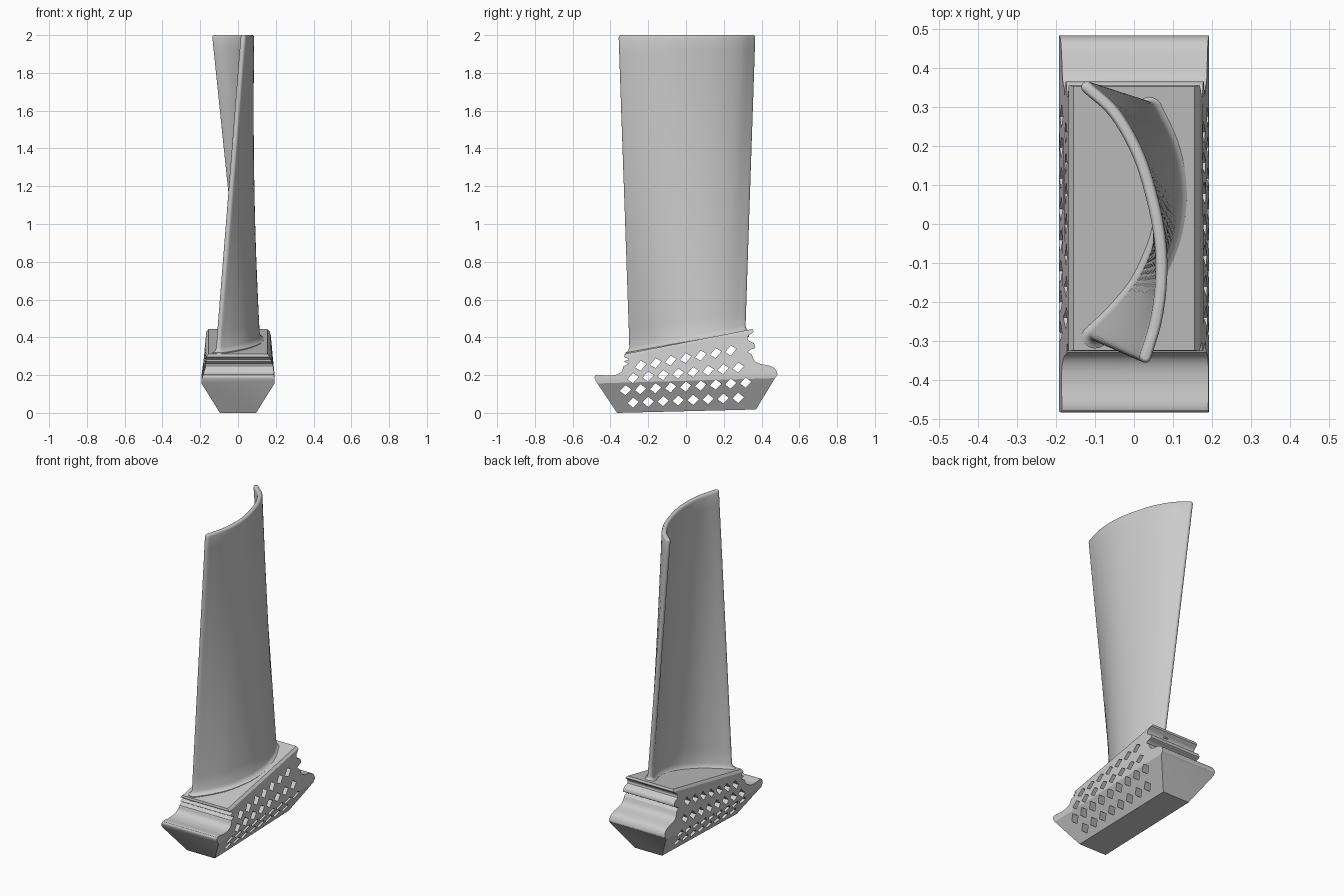
import bpy, bmesh, math
from mathutils import Vector

if "Cube" in bpy.data.objects:
    bpy.data.objects.remove(bpy.data.objects["Cube"])


def make(name, verts, faces):
    bm = bmesh.new()
    vs = [bm.verts.new(v) for v in verts]
    for f in faces:
        bm.faces.new([vs[i] for i in f])
    bmesh.ops.recalc_face_normals(bm, faces=bm.faces)
    me = bpy.data.meshes.new(name)
    bm.to_mesh(me)
    bm.free()
    ob = bpy.data.objects.new(name, me)
    bpy.context.collection.objects.link(ob)
    return ob


def loft(name, rings):
    n = len(rings[0])
    verts = [p for r in rings for p in r]
    faces = [list(range(n)), list(range((len(rings) - 1) * n, len(rings) * n))]
    for k in range(len(rings) - 1):
        for i in range(n):
            j = (i + 1) % n
            faces.append([k * n + i, k * n + j, (k + 1) * n + j, (k + 1) * n + i])
    return make(name, verts, faces)


def spline(pts, steps):
    """Catmull-Rom curve through 2D points."""
    p = [Vector(q) for q in pts]
    p = [2 * p[0] - p[1]] + p + [2 * p[-1] - p[-2]]
    out = []
    for i in range(1, len(p) - 2):
        a, b, c, d = p[i - 1:i + 3]
        for k in range(steps):
            t = k / steps
            out.append(0.5 * (2 * b + (c - a) * t + (2 * a - 5 * b + 4 * c - d) * t * t
                              + (3 * b - a - 3 * c + d) * t ** 3))
    return out + [p[-2]]


def boolean(ob, cutter, op):
    m = ob.modifiers.new(op, 'BOOLEAN')
    m.object, m.operation, m.solver = cutter, op, 'EXACT'
    bpy.context.view_layer.objects.active = ob
    bpy.ops.object.modifier_apply(modifier=m.name)
    bpy.data.objects.remove(cutter)


def smooth(ob, angle):
    bpy.ops.object.select_all(action='DESELECT')
    ob.select_set(True)
    bpy.context.view_layer.objects.active = ob
    bpy.ops.object.shade_smooth_by_angle(angle=math.radians(angle))


def deck(y):
    """Height of the sloping platform top."""
    return 0.375 + 0.195 * y


# root block: side profile with flanges and seal grooves at both ends
back = spline([(0.475, 0.19), (0.484, 0.205), (0.47, 0.235), (0.44, 0.25), (0.385, 0.262),
               (0.36, 0.28), (0.347, 0.31), (0.328, 0.322), (0.345, 0.336), (0.366, 0.345),
               (0.358, 0.37), (0.328, 0.385), (0.33, 0.407), (0.356, 0.428), (0.352, 0.446)], 3)
front = spline([(-0.325, 0.31), (-0.325, 0.295), (-0.302, 0.283), (-0.327, 0.272),
                (-0.305, 0.26), (-0.33, 0.247), (-0.34, 0.22), (-0.37, 0.202),
                (-0.42, 0.197), (-0.47, 0.202), (-0.484, 0.19), (-0.478, 0.17)], 3)
side = [(-0.365, 0), (0.37, 0.018)] + [tuple(p) for p in back] + [(0.352, 0.52), (-0.322, 0.52)]
side += [tuple(p) for p in front]
root = loft("blade_root", [[(x, y, z) for y, z in side] for x in (-0.3, 0.3)])

# tapered cross-section trims the block to its keel, ridge and sloping deck
rings = []
for y in (-0.6, 0.6):
    sh = 0.03 * y
    half = [(0.077, -0.02 + sh), (0.193, 0.17 + sh), (0.193, 0.192 + sh),
            (0.168, deck(y) - 0.014), (0.156, deck(y))]
    rings.append([(x, y, z) for x, z in half] + [(-x, y, z) for x, z in reversed(half)])
boolean(root, loft("section_trim", rings), 'INTERSECT')

# rows of diamond tunnels through the root
verts, faces = [], []
for count, y0, z0, z1 in ((8, -0.28, 0.055, 0.08), (9, -0.32, 0.12, 0.16),
                          (8, -0.28, 0.185, 0.24), (7, -0.24, 0.25, 0.33)):
    for i in range(count):
        t = i / (count - 1)
        y, z = y0 + 0.0795 * i, z0 + (z1 - z0) * t
        lean = (z1 - z0) * 0.12
        b = len(verts)
        for x in (-0.3, 0.3):
            verts += [(x, y - 0.03, z - lean), (x, y, z - 0.027),
                      (x, y + 0.03, z + lean), (x, y, z + 0.027)]
        faces += [[b, b + 1, b + 2, b + 3], [b + 4, b + 5, b + 6, b + 7]]
        faces += [[b + k, b + (k + 1) % 4, b + 4 + (k + 1) % 4, b + 4 + k] for k in range(4)]
boolean(root, make("diamond_cutters", verts, faces), 'DIFFERENCE')
smooth(root, 28)

# twisted airfoil: camber lines at the platform and at the tip
low = spline([(-0.1, -0.285), (-0.04, -0.23), (0.02, -0.16), (0.062, -0.08),
              (0.088, 0.0), (0.098, 0.1), (0.085, 0.2), (0.047, 0.297)], 5)
high = spline([(0.03, -0.342), (0.057, -0.25), (0.07, -0.15), (0.068, -0.05),
               (0.048, 0.06), (0.01, 0.18), (-0.05, 0.285), (-0.122, 0.352)], 5)
N = len(low)


def section(h, s, grow):
    """Ring at height h above the deck, blended by s toward the flat tip."""
    line = []
    for a, b in zip(low, high):
        z = (deck(a.y) + h) * (1 - s) + 2.0 * s
        p = a.lerp(b, max(0, min(1, (z - 0.36) / 1.64)))
        line.append(Vector((p.x, p.y, z)))
    ring_l, ring_r, ends = [], [], []
    for i, p in enumerate(line):
        t = line[min(i + 1, N - 1)] - line[max(i - 1, 0)]
        t.z = 0
        t.normalize()
        n = Vector((-t.y, t.x, 0))
        r = 0.015 + 0.006 * (1 - s) * math.sin(math.pi * i / (N - 1)) + grow
        ring_l.append(p + n * r)
        ring_r.append(p - n * r)
        if i in (0, N - 1):
            sg = 1 if i else -1
            ends.append([p + sg * r * (n * math.cos(a) + t * math.sin(a))
                         for a in (math.pi * k / 8 for k in range(1, 8))])
    return ring_l + ends[1] + ring_r[::-1] + ends[0]


rows = [(-0.03, 0, 0.02), (0, 0, 0.02), (0.005, 0, 0.012), (0.013, 0, 0.005), (0.028, 0, 0)]
rows += [(0.028, k / 20, 0) for k in range(1, 20)]
rows += [(0.028, 0.992, 0), (0.028, 0.996, -0.002), (0.028, 0.999, -0.005), (0.028, 1, -0.009)]
airfoil = loft("airfoil", [section(*r) for r in rows])
smooth(airfoil, 40)
